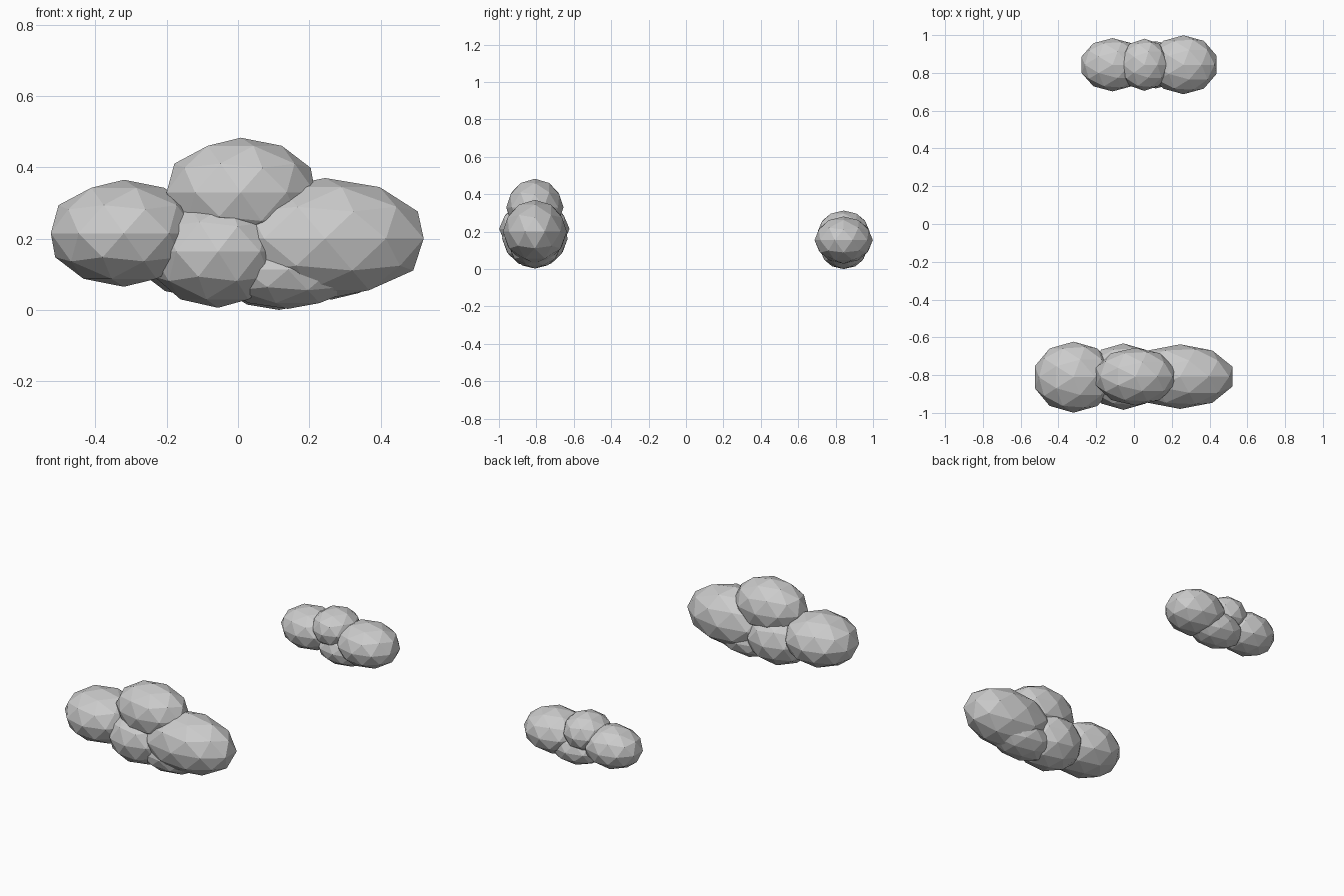
import bpy

# each puff: centre x, y, z, then radii x, y, z
FRONT_CLOUD = {
    "left": (-0.32, -0.811, 0.215, 0.2155, 0.188, 0.15),
    "right": (0.244, -0.808, 0.20, 0.291, 0.171, 0.17),
    "top": (0.008, -0.808, 0.33, 0.219, 0.153, 0.153),
    "lower_middle": (-0.056, -0.808, 0.164, 0.20, 0.176, 0.158),
    "base": (0.14, -0.808, 0.113, 0.21, 0.135, 0.11),
}
BACK_CLOUD = {
    "left": (-0.114, 0.843, 0.155, 0.172, 0.141, 0.12),
    "right": (0.262, 0.843, 0.155, 0.184, 0.156, 0.126),
    "top": (0.055, 0.843, 0.203, 0.132, 0.138, 0.11),
    "base": (0.115, 0.843, 0.10, 0.17, 0.125, 0.10),
}


def puff(name, x, y, z, rx, ry, rz):
    """Faceted ellipsoid."""
    bpy.ops.mesh.primitive_ico_sphere_add(subdivisions=2, radius=1, location=(x, y, z))
    ob = bpy.context.object
    ob.name = name
    ob.scale = (rx, ry, rz)


# two clouds of overlapping low-poly puffs
for cloud, puffs in (("front_cloud", FRONT_CLOUD), ("back_cloud", BACK_CLOUD)):
    for part, dims in puffs.items():
        puff(f"{cloud}_{part}_puff", *dims)
